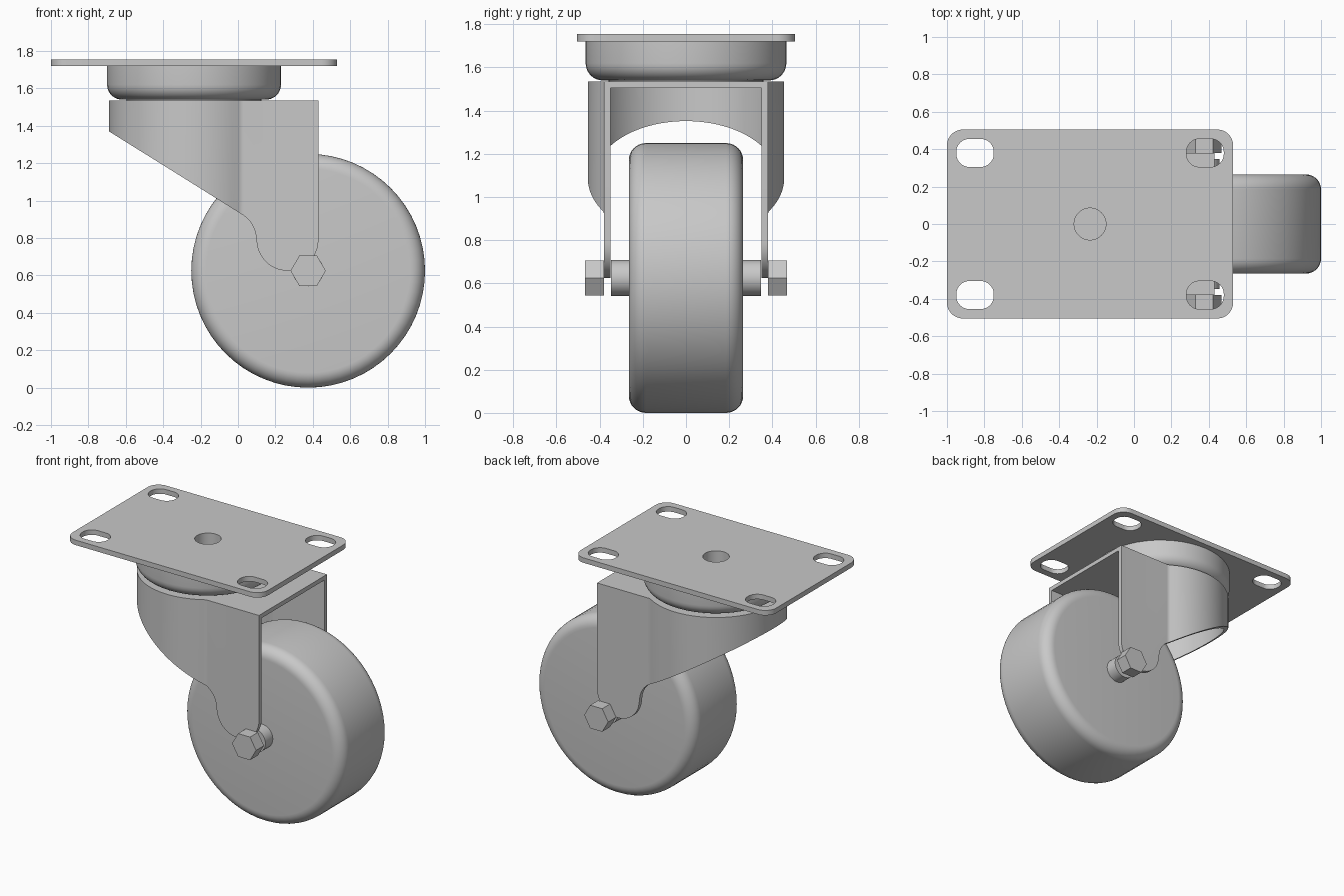
import bpy, bmesh, math
from math import cos, sin, pi, radians
from mathutils import Matrix, Vector

cube = bpy.data.objects.get("Cube")
if cube:
    bpy.data.objects.remove(cube, do_unlink=True)

steel = bpy.data.materials.new("grey_metal")
steel.use_nodes = True
GREY = (0.58, 0.58, 0.58, 1)
steel.diffuse_color = GREY
steel.node_tree.nodes["Principled BSDF"].inputs["Base Color"].default_value = GREY

AXLE = Vector((0.375, 0, 0.625))
SWIVEL_X = -0.235
STAND_UP = Matrix.Rotation(pi / 2, 4, 'X')


def arc(cx, cy, r, a0, a1, n=12):
    """Points on an arc, angles in degrees."""
    angles = [radians(a0 + (a1 - a0) * i / n) for i in range(n + 1)]
    return [(cx + r * cos(a), cy + r * sin(a)) for a in angles]


def finish(name, bm, matrix=Matrix()):
    bmesh.ops.remove_doubles(bm, verts=bm.verts, dist=1e-5)
    bmesh.ops.dissolve_degenerate(bm, edges=bm.edges, dist=1e-5)
    bmesh.ops.recalc_face_normals(bm, faces=bm.faces)
    bm.transform(matrix)
    mesh = bpy.data.meshes.new(name)
    bm.to_mesh(mesh)
    bm.free()
    mesh.materials.append(steel)
    ob = bpy.data.objects.new(name, mesh)
    bpy.context.collection.objects.link(ob)
    return ob


def slab(name, outline, z0, z1, holes=(), matrix=Matrix()):
    """Extrude a flat outline, with optional holes, between two heights."""
    bm = bmesh.new()
    edges = []
    for loop in (outline, *holes):
        vs = [bm.verts.new((x, y, z0)) for x, y in loop]
        edges += [bm.edges.new((vs[i - 1], vs[i])) for i in range(len(vs))]
    if holes:
        bmesh.ops.triangle_fill(bm, edges=edges, use_beauty=True)
    else:
        bm.faces.new(vs)
    ret = bmesh.ops.extrude_face_region(bm, geom=bm.faces[:], use_keep_orig=True)
    top = [g for g in ret["geom"] if isinstance(g, bmesh.types.BMVert)]
    bmesh.ops.translate(bm, verts=top, vec=(0, 0, z1 - z0))
    return finish(name, bm, matrix)


def lathe(name, profile, steps, matrix, closed=False):
    """Turn a (radius, height) profile about the z axis."""
    bm = bmesh.new()
    vs = [bm.verts.new((r, 0, z)) for r, z in profile]
    pairs = list(zip(vs, vs[1:])) + ([(vs[-1], vs[0])] if closed else [])
    edges = [bm.edges.new(p) for p in pairs]
    bmesh.ops.spin(bm, geom=vs + edges, axis=(0, 0, 1), cent=(0, 0, 0),
                   angle=2 * pi, steps=steps)
    return finish(name, bm, matrix)


def combine(ob, cutter, operation):
    mod = ob.modifiers.new("cut", 'BOOLEAN')
    mod.object, mod.operation, mod.solver = cutter, operation, 'EXACT'
    deps = bpy.context.evaluated_depsgraph_get()
    mesh = bpy.data.meshes.new_from_object(ob.evaluated_get(deps))
    ob.modifiers.clear()
    ob.data = mesh
    bpy.data.objects.remove(cutter, do_unlink=True)


# Mounting plate with rounded corners, four slots and a centre hole
def rounded_box(x0, x1, y0, y1, r):
    return (arc(x1 - r, y1 - r, r, 0, 90) + arc(x0 + r, y1 - r, r, 90, 180)
            + arc(x0 + r, y0 + r, r, 180, 270) + arc(x1 - r, y0 + r, r, 270, 360))


holes = [rounded_box(x - 0.1, x + 0.1, y - 0.075, y + 0.075, 0.07)
         for x in (-0.85, 0.38) for y in (-0.38, 0.38)]
holes.append(arc(SWIVEL_X, 0, 0.085, 0, 352.5, 47))
plate = slab("mounting_plate", rounded_box(-1, 0.53, -0.505, 0.505, 0.085),
             1.72, 1.755, holes)

# Swivel housing with a rounded lower rim and a bore
rim = [(0.085, 1.54)] + arc(0.385, 1.62, 0.08, -90, 0, 8) + [(0.465, 1.72), (0.085, 1.72)]
housing = lathe("swivel_housing", rim, 48, Matrix.Translation((SWIVEL_X, 0, 0)), True)
collar = lathe("swivel_collar",
               [(0.085, 1.533), (0.36, 1.533), (0.36, 1.542), (0.085, 1.542)],
               48, Matrix.Translation((SWIVEL_X, 0, 0)), True)


# Fork: round-backed shell, hollowed, then trimmed to its side profile
def fork_plan(inset, x_end):
    side = [(x_end, 0.38 - inset)]
    side += arc(0.03, 0.43, 0.05 + inset, 270, 238.4, 6)
    side += arc(SWIVEL_X, 0, 0.455 - inset, 58.4, 180, 24)[1:]
    return side + [(x, -y) for x, y in reversed(side[:-1])]


fork = slab("fork", fork_plan(0, 0.6), 0.5, 1.535)
combine(fork, slab("hollow", fork_plan(0.03, 0.8), 0.3, 1.505), 'DIFFERENCE')
side_profile = ([(0.43, 1.7), (-0.75, 1.7), (-0.75, 1.408)]
                + arc(-0.062, 0.79, 0.16, 62, 0, 8)
                + arc(0.265, 0.79, 0.165, 180, 360, 24)[1:])
combine(fork, slab("trim", side_profile, -1, 1, matrix=STAND_UP), 'INTERSECT')

# Wheel with rounded shoulders
AT_AXLE = Matrix.Translation(AXLE) @ STAND_UP
tread = ([(0, -0.265)] + arc(0.545, -0.185, 0.08, -90, 0, 8)
         + arc(0.545, 0.185, 0.08, 0, 90, 8) + [(0, 0.265)])
wheel = lathe("wheel", tread, 64, AT_AXLE)

# Spacers and hexagonal bolt heads on both sides
parts = [plate, housing, collar, fork, wheel]
for side, s in (("left", 1), ("right", -1)):
    lo, hi = sorted((s * 0.26, s * 0.348))
    parts.append(slab(side + "_spacer", arc(0, 0, 0.083, 0, 350, 35), lo, hi, matrix=AT_AXLE))
    lo, hi = sorted((s * 0.38, s * 0.468))
    parts.append(slab(side + "_bolt_head", arc(0, 0, 0.094, 0, 300, 5), lo, hi, matrix=AT_AXLE))

# Smooth curved surfaces, keep hard edges
bpy.ops.object.select_all(action='DESELECT')
for ob in parts:
    ob.select_set(True)
bpy.context.view_layer.objects.active = fork
bpy.ops.object.shade_smooth_by_angle(angle=radians(30))
